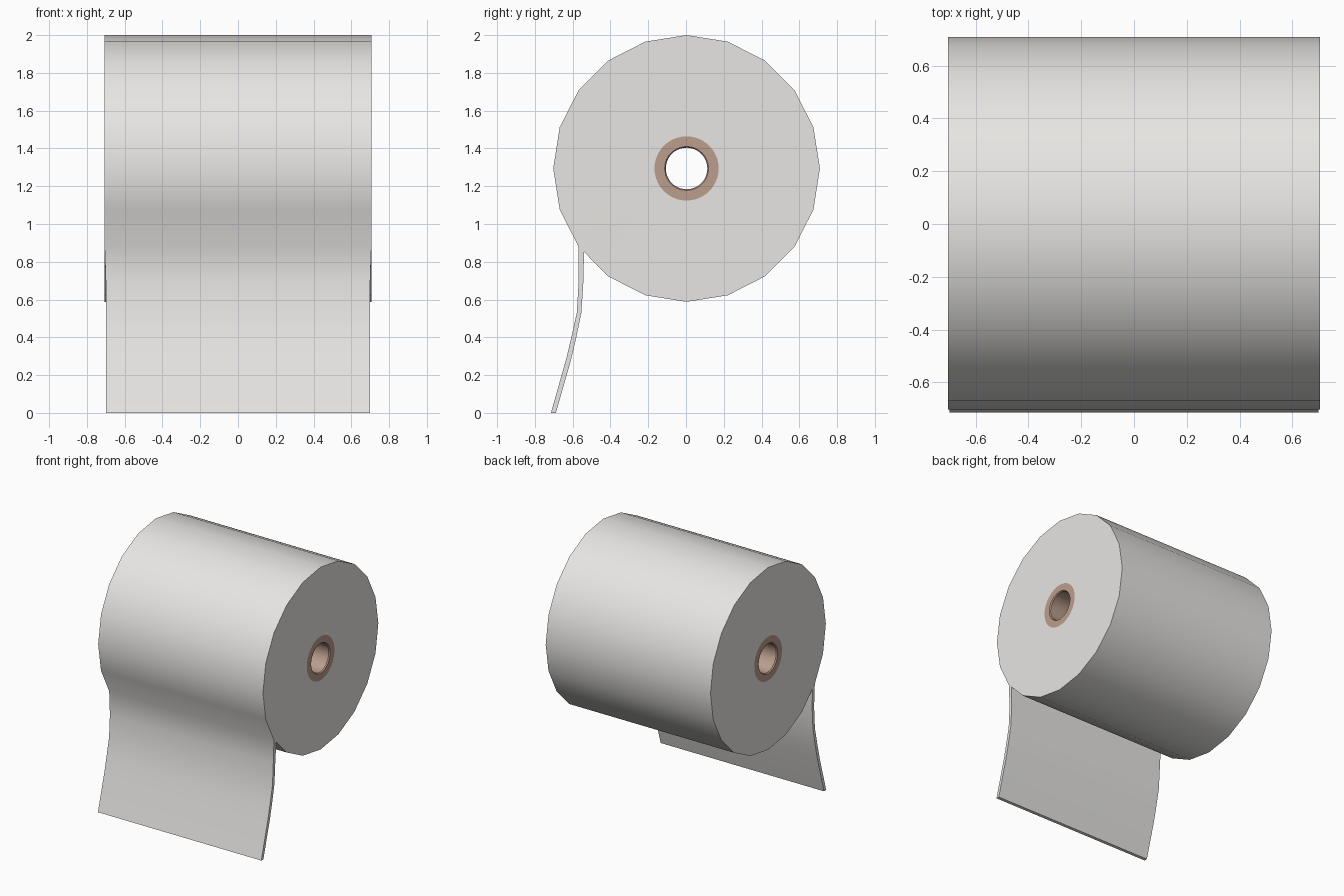
import bpy, bmesh, math

if "Cube" in bpy.data.objects:
    bpy.data.objects.remove(bpy.data.objects["Cube"])

CY, CZ, R = 0.003, 1.294, 0.706      # roll axis and radius
HALF, SHEET_HALF = 0.706, 0.70       # half widths along x
CORE_R, HOLE_R, N = 0.17, 0.11, 40   # cardboard core


def material(name, rgb):
    m = bpy.data.materials.new(name)
    m.diffuse_color = (*rgb, 1)
    m.use_nodes = True
    m.node_tree.nodes["Principled BSDF"].inputs["Base Color"].default_value = m.diffuse_color
    return m


def finish(bm, name, mat):
    bmesh.ops.recalc_face_normals(bm, faces=bm.faces)
    me = bpy.data.meshes.new(name)
    bm.to_mesh(me)
    bm.free()
    ob = bpy.data.objects.new(name, me)
    bpy.context.collection.objects.link(ob)
    me.materials.append(mat)
    bpy.ops.object.select_all(action='DESELECT')
    ob.select_set(True)
    bpy.context.view_layer.objects.active = ob
    bpy.ops.object.shade_smooth_by_angle(angle=math.radians(32))
    return ob


def on_circle(r, deg):
    a = math.radians(deg)
    return (CY + r * math.cos(a), CZ + r * math.sin(a))


def bridge(bm, a, b):
    n = len(a)
    for i in range(n):
        j = (i + 1) % n
        bm.faces.new((a[i], a[j], b[j], b[i]))


paper = material("paper_white", (0.80, 0.79, 0.77))
card = material("cardboard_brown", (0.50, 0.34, 0.27))

# Paper roll: 20-sided wall that flows into the hanging sheet
junction = (-0.54, 0.852)
circle = [junction] + [on_circle(R, 234 + 18 * k) for k in range(20)]
outer = [(-0.568, 0.70), (-0.578, 0.53), (-0.607, 0.40), (-0.633, 0.29), (-0.715, 0.003)]
inner = [(-0.543, 0.70), (-0.554, 0.53), (-0.583, 0.39), (-0.609, 0.28), (-0.689, 0.0)]
outer[-1] = (-0.715, 0.0)
profile = circle + outer + inner[::-1]
nc, ns = len(circle), len(outer)

bm = bmesh.new()
sides, holes = [], []
for s in (-1, 1):
    vs = [bm.verts.new((s * (HALF if i < nc else SHEET_HALF), y, z))
          for i, (y, z) in enumerate(profile)]
    hole = [bm.verts.new((s * HALF, *on_circle(CORE_R, 360 * k / N))) for k in range(N)]
    sides.append(vs)
    holes.append(hole)
bridge(bm, sides[0], sides[1])
for vs, hole in zip(sides, holes):
    # sheet edge strip
    out = [vs[nc - 1]] + vs[nc:nc + ns]
    inn = [vs[0]] + vs[nc + ns:][::-1]
    for i in range(ns):
        bm.faces.new((out[i], out[i + 1], inn[i + 1], inn[i]))
    # flat roll end with the core opening left out
    edges = []
    for loop in (vs[:nc], hole):
        for i in range(len(loop)):
            pair = (loop[i], loop[(i + 1) % len(loop)])
            edges.append(bm.edges.get(pair) or bm.edges.new(pair))
    bmesh.ops.triangle_fill(bm, use_beauty=True, edges=edges)
finish(bm, "paper_roll", paper)

# Cardboard core: tube with slightly eased hole rims
bm = bmesh.new()
section = [(-HALF, CORE_R), (-HALF, HOLE_R + 0.006), (-HALF + 0.008, HOLE_R),
           (HALF - 0.008, HOLE_R), (HALF, HOLE_R + 0.006), (HALF, CORE_R)]
rings = [[bm.verts.new((x, *on_circle(r, 360 * k / N))) for k in range(N)]
         for x, r in section]
for a, b in zip(rings, rings[1:] + rings[:1]):
    bridge(bm, a, b)
finish(bm, "cardboard_core", card)
